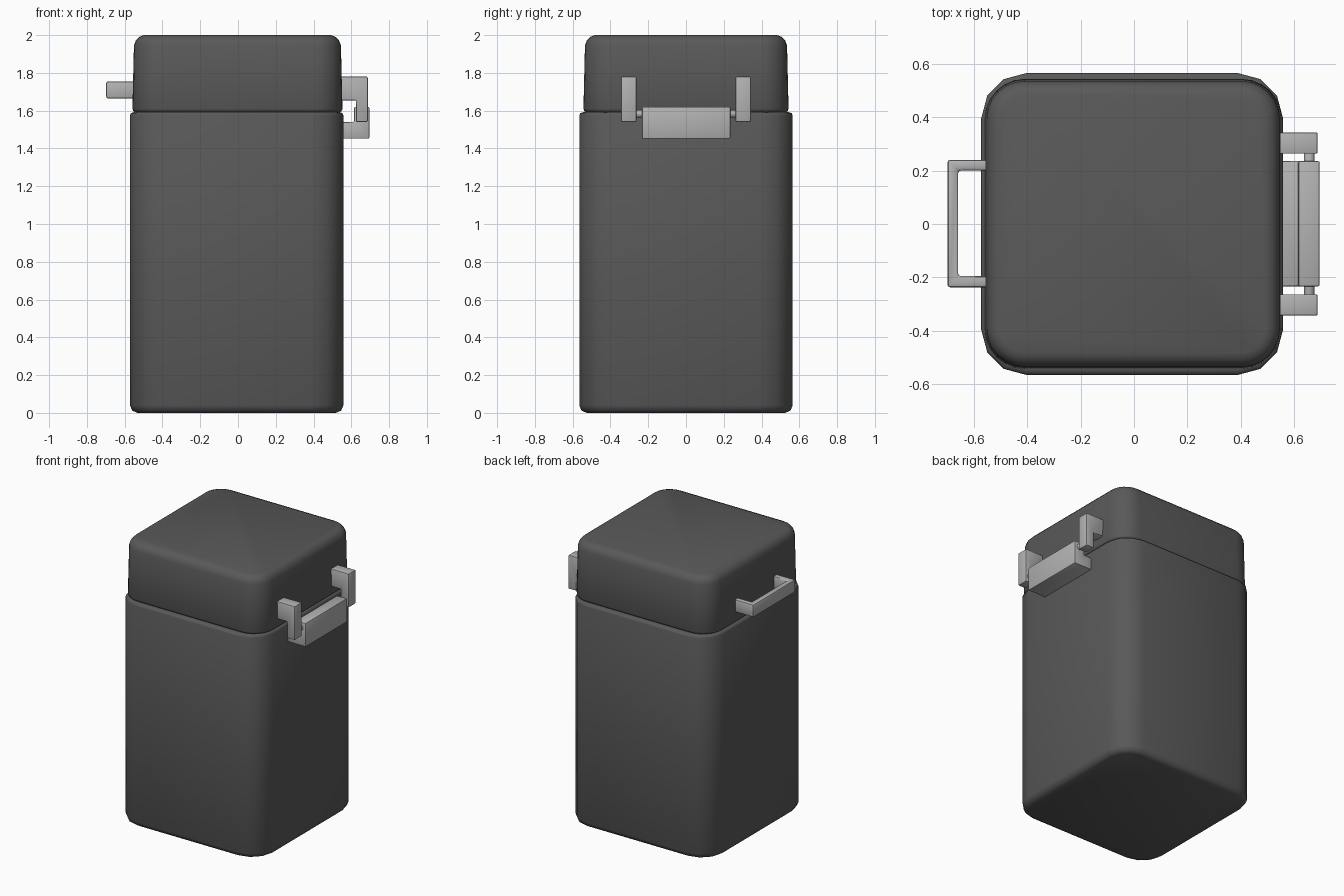
import bpy, bmesh, math
from mathutils import Vector

if "Cube" in bpy.data.objects:
    bpy.data.objects.remove(bpy.data.objects["Cube"])


def finish(name, bm, angle=50):
    bmesh.ops.recalc_face_normals(bm, faces=bm.faces)
    me = bpy.data.meshes.new(name)
    bm.to_mesh(me)
    bm.free()
    ob = bpy.data.objects.new(name, me)
    bpy.context.collection.objects.link(ob)
    bpy.context.view_layer.objects.active = ob
    ob.select_set(True)
    bpy.ops.object.shade_smooth_by_angle(angle=math.radians(angle))
    ob.select_set(False)
    return ob


def paint(ob, mat):
    ob.data.materials.append(mat)


def loft(name, cx, hx, hy, radius, segs, profile):
    """Stack rounded rectangles; profile is (inset, z) from bottom to top."""
    bm = bmesh.new()
    rings = []
    for inset, z in profile:
        r, ring = radius - inset, []
        for q, (sx, sy) in enumerate([(1, 1), (-1, 1), (-1, -1), (1, -1)]):
            for i in range(segs + 1):
                a = math.pi / 2 * (q + i / segs)
                ring.append(bm.verts.new((cx + sx * (hx - radius) + r * math.cos(a),
                                          sy * (hy - radius) + r * math.sin(a), z)))
        rings.append(ring)
    n = len(rings[0])
    for a, b in zip(rings, rings[1:]):
        for i in range(n):
            bm.faces.new((a[i], a[(i + 1) % n], b[(i + 1) % n], b[i]))
    bm.faces.new(rings[0])
    bm.faces.new(rings[-1])
    return finish(name, bm)


def extrude_y(name, outline, y0, y1, bevel=0.006):
    """Extrude an (x, z) outline along y and soften its edges."""
    bm = bmesh.new()
    f = bm.faces.new([bm.verts.new((x, y0, z)) for x, z in outline])
    new = bmesh.ops.extrude_face_region(bm, geom=[f])["geom"]
    bmesh.ops.translate(bm, vec=Vector((0, y1 - y0, 0)),
                        verts=[v for v in new if isinstance(v, bmesh.types.BMVert)])
    bmesh.ops.recalc_face_normals(bm, faces=bm.faces)
    bmesh.ops.bevel(bm, geom=bm.edges[:], offset=bevel, segments=2,
                    profile=0.5, affect='EDGES')
    return finish(name, bm, 35)


dark = bpy.data.materials.new("dark_plastic")
dark.diffuse_color = (0.1, 0.1, 0.1, 1)
dark.use_nodes = True
dark.node_tree.nodes["Principled BSDF"].inputs["Base Color"].default_value = dark.diffuse_color
metal = bpy.data.materials.new("light_metal")
metal.diffuse_color = (0.45, 0.45, 0.45, 1)
metal.use_nodes = True
metal.node_tree.nodes["Principled BSDF"].inputs["Base Color"].default_value = metal.diffuse_color

# Container body
paint(loft("body", -0.007, 0.565, 0.565, 0.17, 3,
           [(0.04, 0), (0.012, 0.012), (0, 0.04), (0, 1.575),
            (0.005, 1.587), (0.02, 1.592)]), dark)

# Lid, slightly tapered with a rounded top edge
paint(loft("lid", -0.003, 0.556, 0.543, 0.15, 6,
           [(0.02, 1.59), (0.005, 1.597), (0, 1.61), (0.008, 1.945),
            (0.018, 1.972), (0.035, 1.99), (0.06, 2.0)]), dark)

# Handle: one U-shaped bar, outlined in plan and extruded upward
bm = bmesh.new()
plan = [(-0.545, 0.24), (-0.698, 0.24), (-0.698, -0.237), (-0.545, -0.237),
        (-0.545, -0.195), (-0.658, -0.195), (-0.658, 0.2), (-0.545, 0.2)]
face = bm.faces.new([bm.verts.new((x, y, 1.665)) for x, y in plan])
geo = bmesh.ops.extrude_face_region(bm, geom=[face])["geom"]
bmesh.ops.translate(bm, vec=(0, 0, 0.09),
                    verts=[v for v in geo if isinstance(v, bmesh.types.BMVert)])
bmesh.ops.recalc_face_normals(bm, faces=bm.faces)
bmesh.ops.bevel(bm, geom=bm.edges[:], offset=0.01, segments=2, profile=0.5,
                affect='EDGES')
paint(finish("handle", bm, 35), metal)

# Hinge bracket fixed to the body
paint(extrude_y("hinge_bracket",
                [(0.54, 1.452), (0.695, 1.452), (0.695, 1.62), (0.615, 1.62),
                 (0.615, 1.54), (0.54, 1.54)], -0.233, 0.235), metal)

# Hinge arms hanging from the lid
for side, name in ((1, "hinge_arm_back"), (-1, "hinge_arm_front")):
    paint(extrude_y(name,
                    [(0.53, 1.655), (0.625, 1.655), (0.625, 1.54), (0.687, 1.54),
                     (0.687, 1.78), (0.53, 1.78)],
                    min(side * 0.263, side * 0.343),
                    max(side * 0.263, side * 0.343)), metal)

# Hinge pin
circle = [(0.656 + 0.02 * math.cos(i * math.pi / 8),
           1.583 + 0.02 * math.sin(i * math.pi / 8)) for i in range(16)]
paint(extrude_y("hinge_pin", circle, -0.3, 0.3, 0.001), metal)
